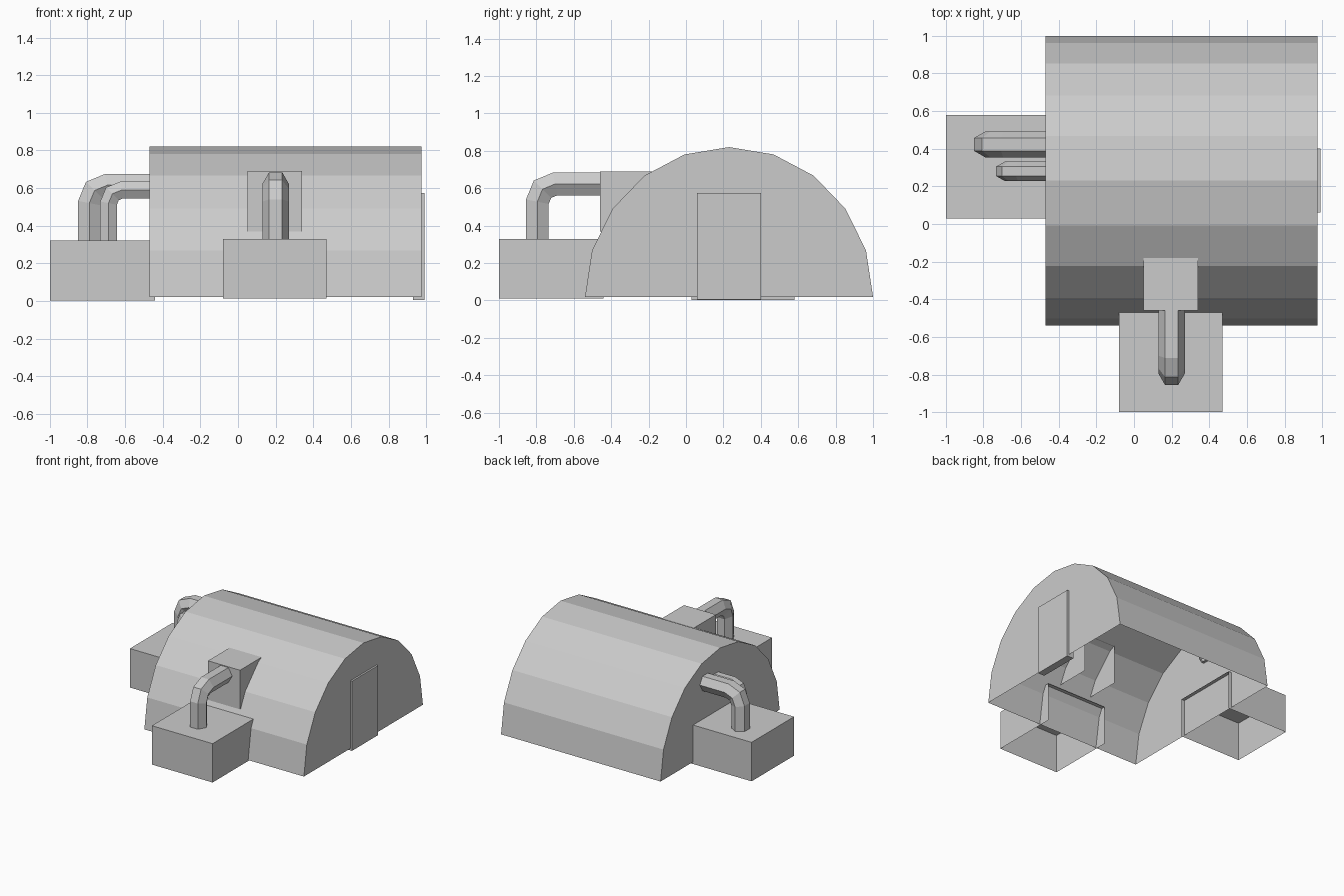
import bpy, math
from mathutils import Vector

cube = bpy.data.objects.get("Cube")
if cube:
    bpy.data.objects.remove(cube, do_unlink=True)

grey = bpy.data.materials.new("plain_grey")
grey.use_nodes = True
COLOUR = (0.6, 0.6, 0.6, 1)
grey.diffuse_color = COLOUR
grey.node_tree.nodes["Principled BSDF"].inputs["Base Color"].default_value = COLOUR


def add_mesh(name, verts, faces):
    mesh = bpy.data.meshes.new(name)
    mesh.from_pydata([tuple(v) for v in verts], [], faces)
    mesh.materials.append(grey)
    mesh.update()
    obj = bpy.data.objects.new(name, mesh)
    bpy.context.scene.collection.objects.link(obj)
    return obj


def shell_box(name, low, high, open_sides):
    """Box between two corners, leaving out the named sides."""
    verts = [(x, y, z) for x in (low[0], high[0])
             for y in (low[1], high[1]) for z in (low[2], high[2])]
    sides = {"-x": (0, 1, 3, 2), "+x": (4, 6, 7, 5), "-y": (0, 4, 5, 1),
             "+y": (2, 3, 7, 6), "-z": (0, 2, 6, 4), "+z": (1, 5, 7, 3)}
    return add_mesh(name, verts, [f for s, f in sides.items() if s not in open_sides])


def hex_pipe(name, start, inward, rise, run, radius, bend):
    """Six-sided pipe that rises from start, bends over and runs inward."""
    start, inward, up = Vector(start), Vector(inward), Vector((0, 0, 1))
    side = up.cross(inward)
    # Centre line: straight, a two-step elbow, straight
    plan = [(0, 0)]
    for i in range(3):
        a = i * math.pi / 4
        plan.append((bend * (1 - math.cos(a)), rise - bend + bend * math.sin(a)))
    plan.append((run, rise))
    path = [start + inward * h + up * v for h, v in plan]
    dirs = [(b - a).normalized() for a, b in zip(path, path[1:])]
    verts, faces = [], []
    for i, point in enumerate(path):
        before, after = dirs[max(i - 1, 0)], dirs[min(i, len(dirs) - 1)]
        tangent = (before + after).normalized()
        normal = side.cross(tangent) / tangent.dot(after)
        for k in range(6):
            a = k * math.pi / 3
            verts.append(point + radius * (side * math.cos(a) + normal * math.sin(a)))
    for i in range(len(path) - 1):
        for k in range(6):
            n = (k + 1) % 6
            faces.append((i * 6 + k, i * 6 + n, i * 6 + 6 + n, i * 6 + 6 + k))
    return add_mesh(name, verts, faces)


# Arched hut: ten-sided half barrel with end walls, open underneath
STEPS = 10
arch = [(0.23 - 0.77 * math.cos(i * math.pi / STEPS),
         0.02 + 0.8 * math.sin(i * math.pi / STEPS)) for i in range(STEPS + 1)]
count = len(arch)
hut_verts = [(x, y, z) for x in (-0.47, 0.975) for y, z in arch]
hut_faces = [(i, i + count, i + count + 1, i + 1) for i in range(STEPS)]
hut_faces += [tuple(range(count)), tuple(reversed(range(count, 2 * count)))]
add_mesh("arched_hut", hut_verts, hut_faces)

# Door slab on the end wall
shell_box("door", (0.93, 0.06, 0.005), (0.99, 0.40, 0.575), ())

# Dormer and the two machine boxes, open below and on the hut side
shell_box("dormer", (0.05, -0.46, 0.37), (0.34, -0.17, 0.69), ("-z", "+y"))
shell_box("front_box", (-0.08, -1.0, 0.012), (0.47, -0.44, 0.33), ("-z", "+y"))
shell_box("side_box", (-1.0, 0.03, 0.003), (-0.44, 0.58, 0.322), ("-z", "+x"))

# Bent pipes from the boxes into the hut
hex_pipe("front_pipe", (0.2, -0.795, 0.31), (0, 1, 0), 0.313, 0.345, 0.07, 0.095)
hex_pipe("side_pipe_large", (-0.79, 0.423, 0.30), (1, 0, 0), 0.315, 0.34, 0.069, 0.095)
hex_pipe("side_pipe_small", (-0.688, 0.28, 0.30), (1, 0, 0), 0.29, 0.24, 0.051, 0.07)
